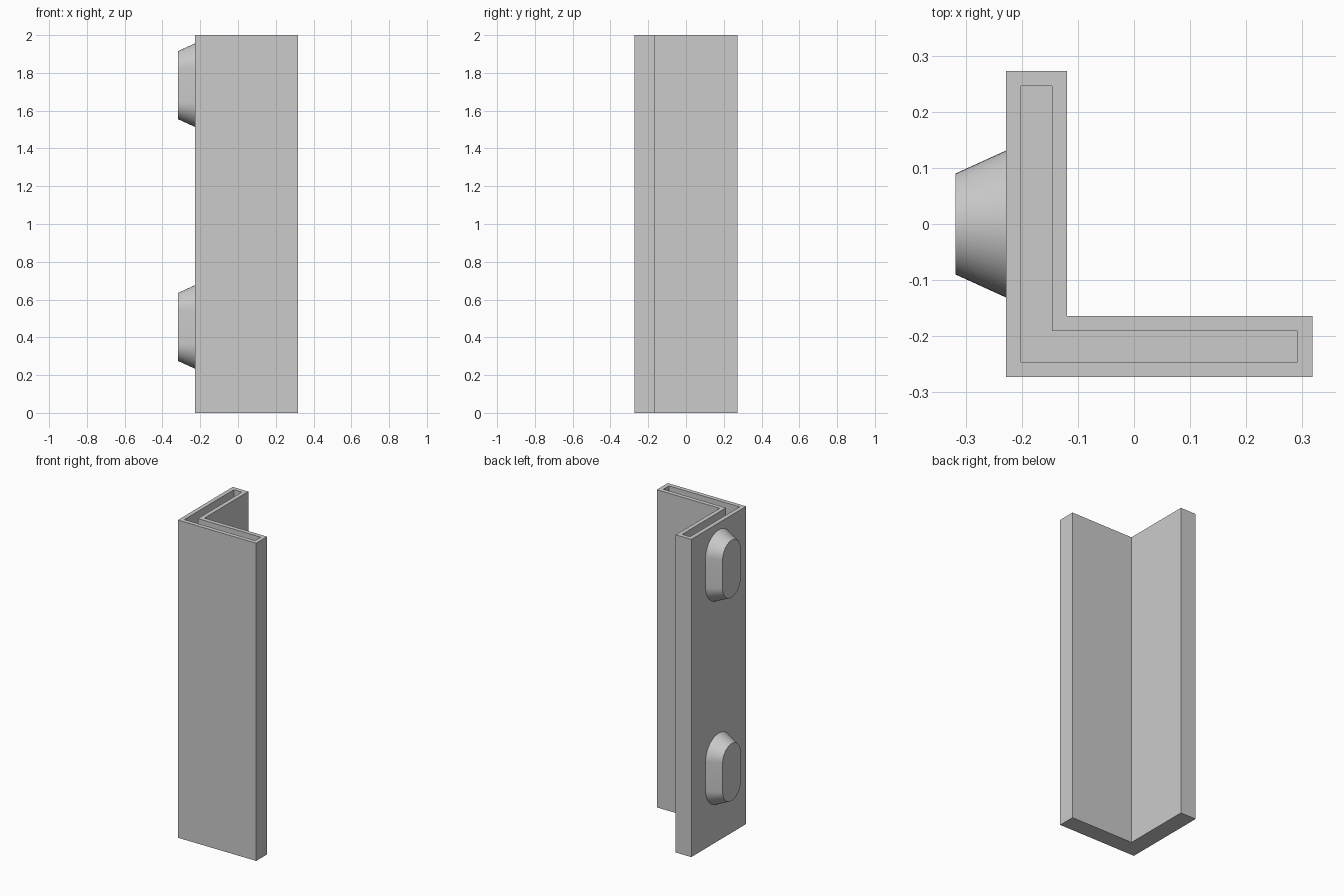
import bpy, bmesh, math

cube = bpy.data.objects.get("Cube")
if cube:
    bpy.data.objects.remove(cube, do_unlink=True)

grey = bpy.data.materials.new("plain grey")
grey.use_nodes = True
colour = (0.6, 0.6, 0.6, 1)
grey.diffuse_color = colour
grey.node_tree.nodes["Principled BSDF"].inputs["Base Color"].default_value = colour

X0, X1, Y0, Y1 = -0.228, 0.318, -0.273, 0.273
THICK, WALL, HEIGHT = 0.109, 0.027, 2.0


def add_object(name, bm):
    bmesh.ops.recalc_face_normals(bm, faces=bm.faces)
    mesh = bpy.data.meshes.new(name)
    bm.to_mesh(mesh)
    bm.free()
    mesh.materials.append(grey)
    obj = bpy.data.objects.new(name, mesh)
    bpy.context.collection.objects.link(obj)
    return obj


def bridge(bm, a, b):
    for i in range(len(a)):
        j = (i + 1) % len(a)
        bm.faces.new((a[i], a[j], b[j], b[i]))


# Angled sleeve: L-shaped, open at the top, closed at the bottom
def l_ring(bm, inset, z):
    x0, x1, y0, y1 = X0 + inset, X1 - inset, Y0 + inset, Y1 - inset
    t = THICK - 2 * inset
    outline = [(x0, y0), (x1, y0), (x1, y0 + t), (x0 + t, y0 + t), (x0 + t, y1), (x0, y1)]
    return [bm.verts.new((x, y, z)) for x, y in outline]


bm = bmesh.new()
rings = [l_ring(bm, 0, 0), l_ring(bm, 0, HEIGHT),
         l_ring(bm, WALL, HEIGHT), l_ring(bm, WALL, WALL)]
for a, b in zip(rings, rings[1:]):
    bridge(bm, a, b)
bm.faces.new(rings[0])
bm.faces.new(rings[-1])
add_object("angled_sleeve", bm)


# Tapered oblong pegs on the side wall
def peg_ring(bm, x, radius, zc, straight=0.09, steps=24):
    ring = []
    for side in (0, 1):
        for i in range(steps + 1):
            a = math.pi * (side + i / steps)
            z = zc + (-straight if side else straight) + radius * math.sin(a)
            ring.append(bm.verts.new((x, radius * math.cos(a), z)))
    return ring


for name, zc in (("lower_peg", 0.455), ("upper_peg", 1.735)):
    bm = bmesh.new()
    base, tip = peg_ring(bm, X0, 0.131, zc), peg_ring(bm, -0.318, 0.09, zc)
    bridge(bm, base, tip)
    bm.faces.new(tip)
    bm.faces.new(base)
    peg = add_object(name, bm)
    bpy.ops.object.select_all(action="DESELECT")
    peg.select_set(True)
    bpy.context.view_layer.objects.active = peg
    bpy.ops.object.shade_smooth_by_angle(angle=math.radians(30))
